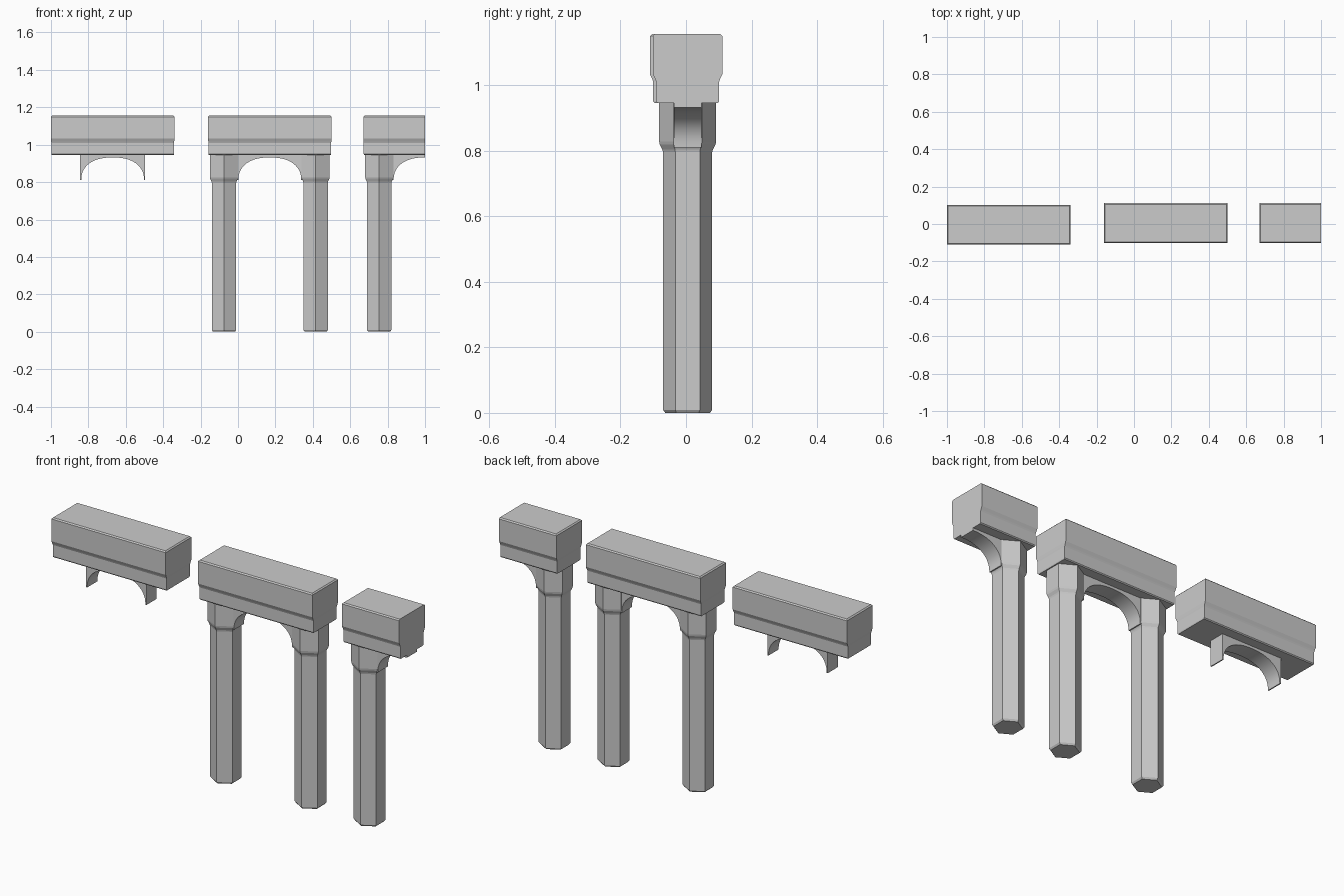
import bpy, bmesh, math

if "Cube" in bpy.data.objects:
    bpy.data.objects.remove(bpy.data.objects["Cube"])

TOP, SOFFIT = 1.155, 0.945      # beam top and underside


def finish(bm, name, cut_x=None):
    # optionally slice the part flat at x = cut_x and cap it
    if cut_x is not None:
        r = bmesh.ops.bisect_plane(bm, geom=bm.verts[:] + bm.edges[:] + bm.faces[:],
                                   plane_co=(cut_x, 0, 0), plane_no=(1, 0, 0), clear_outer=True)
        edges = [e for e in r["geom_cut"] if isinstance(e, bmesh.types.BMEdge)]
        bmesh.ops.contextual_create(bm, geom=edges)
    bmesh.ops.recalc_face_normals(bm, faces=bm.faces[:])
    me = bpy.data.meshes.new(name)
    bm.to_mesh(me)
    bm.free()
    ob = bpy.data.objects.new(name, me)
    bpy.context.collection.objects.link(ob)
    return ob


def loft(rings, cap=True):
    # skin a list of equal-length point rings
    bm = bmesh.new()
    rows = [[bm.verts.new(p) for p in ring] for ring in rings]
    n = len(rows[0])
    for a, b in zip(rows, rows[1:]):
        for i in range(n):
            j = (i + 1) % n
            bm.faces.new((a[i], a[j], b[j], b[i]))
    bm.faces.new(rows[0])
    bm.faces.new(rows[-1])
    return bm


def beam(name, cx, cy, cut):
    # stacked rectangles: slim lower course, sloped step, wide upper course
    rings = []
    for inset, hy, z in [(0.004, 0.092, SOFFIT), (0.002, 0.096, SOFFIT + 0.005),
                         (0.002, 0.096, 1.010), (0.001, 0.099, 1.018), (0, 0.106, 1.033),
                         (0, 0.106, TOP - 0.006), (0.006, 0.100, TOP)]:
        hx = 0.33 - inset
        rings.append([(cx + sx * hx, cy + sy * hy, z)
                      for sx, sy in ((-1, -1), (1, -1), (1, 1), (-1, 1))])
    finish(loft(rings), name, cut)


def arch(name, cx, cy, cut):
    # flattened arch outline extruded through the depth
    n, a, z0, h, p = 28, 0.168, 0.81, 0.122, 2 / 2.3
    outline = [(-0.174, SOFFIT), (-0.174, z0)]
    for i in range(n + 1):
        t = math.pi * (1 - i / n)
        c, s = math.cos(t), max(math.sin(t), 0)
        outline.append((math.copysign(abs(c) ** p, c) * a, z0 + h * s ** p))
    outline += [(0.174, z0), (0.174, SOFFIT)]
    rings = [[(cx + x, cy + y, z) for x, z in outline] for y in (-0.042, 0.042)]
    ob = finish(loft(rings), name, cut)
    # smooth only the curved underside
    ob.data.shade_smooth()
    ob.data.set_sharp_from_angle(angle=math.radians(35))


def column(name, cx, cy):
    # six-sided shaft with a chamfered foot and widened capital
    rings = []
    for r, z in [(0.068, 0.0), (0.075, 0.009), (0.075, 0.795), (0.077, 0.803),
                 (0.085, 0.818), (0.087, 0.828), (0.087, SOFFIT)]:
        rings.append([(cx + r * math.sin(k * math.pi / 3),
                       cy + r * math.cos(k * math.pi / 3), z) for k in range(6)])
    finish(loft(rings), name)


# three bays: name, centre x, centre y, column offsets, cut plane
bays = [("left", -0.67, -0.004, (), None),
        ("middle", 0.17, 0.005, (-0.245, 0.245), None),
        ("right", 1.0, 0.005, (-0.245,), 1.0)]
for name, cx, cy, offsets, cut in bays:
    beam(name + "_beam", cx, cy, cut)
    arch(name + "_arch", cx, cy, cut)
    for i, dx in enumerate(offsets):
        column(f"{name}_column_{i + 1}", cx + dx, cy)
